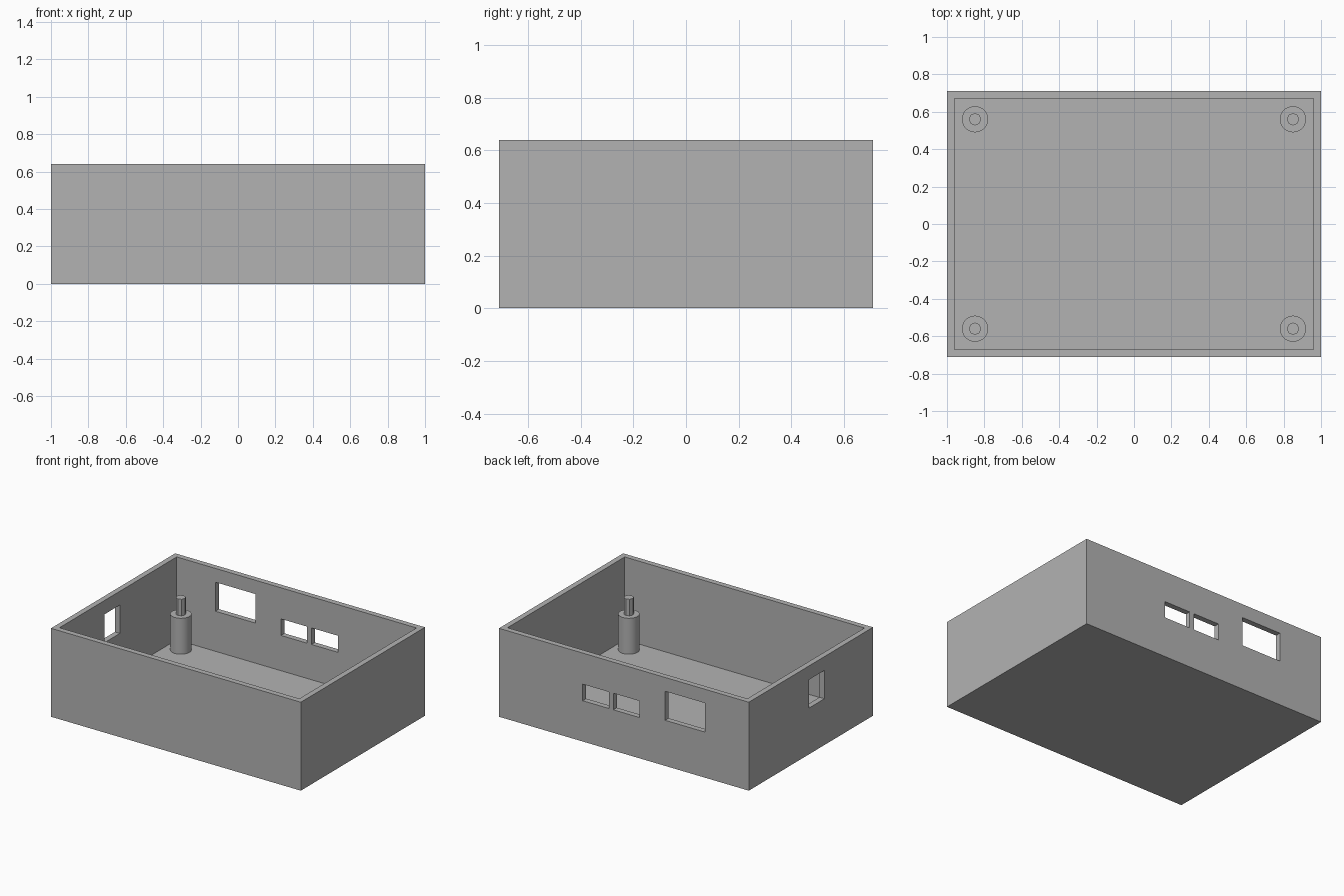
import bpy
import bmesh
from mathutils import Matrix, Vector

cube = bpy.data.objects.get("Cube")
if cube:
    bpy.data.objects.remove(cube, do_unlink=True)

HALF_X, HALF_Y, HEIGHT = 1.0, 0.71, 0.64
WALL = 0.04

grey = bpy.data.materials.new("plain grey")
grey.use_nodes = True
colour = (0.45, 0.45, 0.45, 1)
grey.diffuse_color = colour
grey.node_tree.nodes["Principled BSDF"].inputs["Base Color"].default_value = colour


def add_object(name, bm):
    mesh = bpy.data.meshes.new(name)
    bm.to_mesh(mesh)
    bm.free()
    mesh.materials.append(grey)
    obj = bpy.data.objects.new(name, mesh)
    bpy.context.collection.objects.link(obj)
    return obj


def box(name, low, high):
    low, high = Vector(low), Vector(high)
    bm = bmesh.new()
    place = Matrix.Translation((low + high) / 2) @ Matrix.Diagonal((*(high - low), 1))
    bmesh.ops.create_cube(bm, size=1, matrix=place)
    return add_object(name, bm)


def cylinder(name, x, y, bottom, top, radius, sides):
    bm = bmesh.new()
    bmesh.ops.create_cone(bm, cap_ends=True, segments=sides, radius1=radius,
                          radius2=radius, depth=top - bottom,
                          matrix=Matrix.Translation((x, y, (bottom + top) / 2)))
    obj = add_object(name, bm)
    bpy.ops.object.select_all(action="DESELECT")
    obj.select_set(True)
    bpy.context.view_layer.objects.active = obj
    bpy.ops.object.shade_smooth_by_angle()
    return obj


def cut(target, cutter):
    cutter.hide_render = True
    cutter.hide_viewport = True
    cutter.display_type = "WIRE"
    mod = target.modifiers.new(cutter.name, "BOOLEAN")
    mod.operation = "DIFFERENCE"
    mod.solver = "EXACT"
    mod.object = cutter


# Open tray with thin walls
tray = box("tray", (-HALF_X, -HALF_Y, 0), (HALF_X, HALF_Y, HEIGHT))
cut(tray, box("cavity_cutter", (WALL - HALF_X, WALL - HALF_Y, WALL),
              (HALF_X - WALL, HALF_Y - WALL, HEIGHT + 0.2)))

# Connector openings through the back wall: left, right, bottom, top
openings = [("large_port", -0.65, -0.33, 0.33, 0.54),
            ("small_port_a", -0.125, 0.085, 0.295, 0.415),
            ("small_port_b", 0.12, 0.33, 0.295, 0.415)]
for name, left, right, bottom, top in openings:
    cut(tray, box(name + "_cutter", (left, HALF_Y - 0.1, bottom),
                  (right, HALF_Y + 0.1, top)))

# Single opening through the side wall
cut(tray, box("side_port_cutter", (-HALF_X - 0.1, -0.155, 0.335),
              (-HALF_X + 0.1, 0.02, 0.54)))

# Corner standoffs with locating pins
for x, side in ((0.85, "left"), (-0.85, "right")):
    for y, end in ((-0.56, "front"), (0.56, "back")):
        cylinder(f"{end}_{side}_standoff", x, y, WALL - 0.01, 0.3, 0.07, 32)
        cylinder(f"{end}_{side}_pin", x, y, 0.29, 0.42, 0.033, 8)
